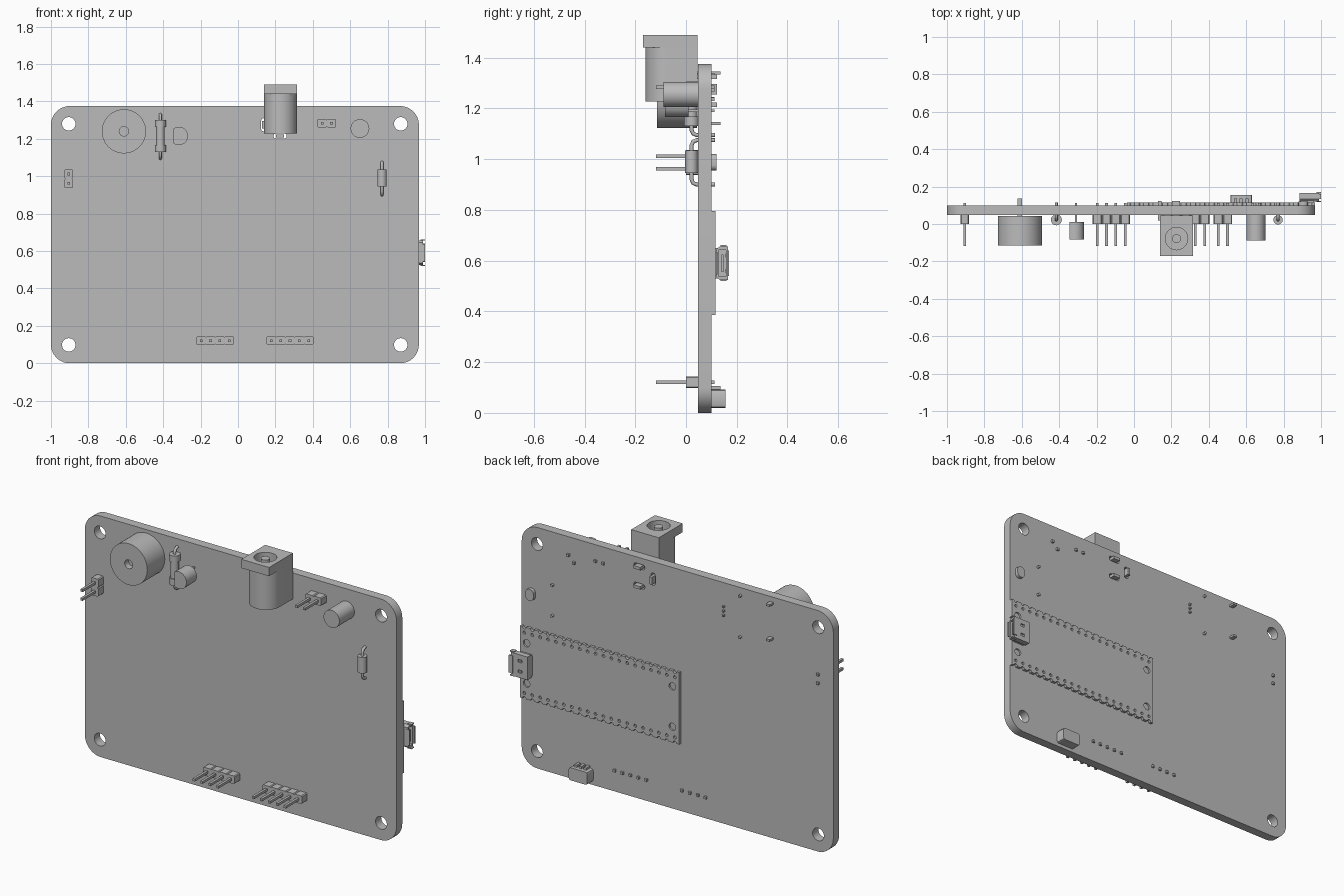
import bpy, bmesh, math

cube = bpy.data.objects.get("Cube")
if cube:
    bpy.data.objects.remove(cube)

GREY = bpy.data.materials.new("light grey")
GREY.use_nodes = True
GREY.diffuse_color = (0.5, 0.5, 0.5, 1)
GREY.node_tree.nodes["Principled BSDF"].inputs["Base Color"].default_value = GREY.diffuse_color
FRONT, BACK = 0.048, 0.1          # faces of the circuit board


class Part:
    """Collects simple solids into one object."""
    def __init__(self, name):
        self.name, self.bm = name, bmesh.new()

    def prism(self, profile, a, b, axis="y"):
        # extrude a 2D profile from a to b along the axis
        place = {"x": lambda p, t: (t, p[0], p[1]),
                 "y": lambda p, t: (p[0], t, p[1]),
                 "z": lambda p, t: (p[0], p[1], t)}[axis]
        rings = [[self.bm.verts.new(place(p, t)) for p in profile] for t in (a, b)]
        n = len(profile)
        self.bm.faces.new(rings[0])
        self.bm.faces.new(rings[1])
        for i in range(n):
            j = (i + 1) % n
            self.bm.faces.new((rings[0][i], rings[0][j], rings[1][j], rings[1][i]))
        return self

    def box(self, x0, x1, y0, y1, z0, z1):
        return self.prism([(x0, z0), (x1, z0), (x1, z1), (x0, z1)], y0, y1)

    def cyl(self, u, v, r, a, b, axis="y", n=32):
        return self.prism(arc(u, v, r, 0, 360 - 360 / n, n), a, b, axis)

    def pin(self, x, z, y0, y1, w=0.007, h=0.007):
        return self.box(x - w, x + w, y0, y1, z - h, z + h)

    def done(self, cutter=None):
        # make the object, apply an optional cutter, then shade
        bmesh.ops.recalc_face_normals(self.bm, faces=self.bm.faces)
        mesh = bpy.data.meshes.new(self.name)
        self.bm.to_mesh(mesh)
        self.bm.free()
        ob = bpy.data.objects.new(self.name, mesh)
        bpy.context.collection.objects.link(ob)
        mesh.materials.append(GREY)
        tool = cutter.done() if cutter else None
        bpy.ops.object.select_all(action="DESELECT")
        ob.select_set(True)
        bpy.context.view_layer.objects.active = ob
        if tool:
            mod = ob.modifiers.new("cut", "BOOLEAN")
            mod.object, mod.operation, mod.solver = tool, "DIFFERENCE", "EXACT"
            bpy.ops.object.modifier_apply(modifier=mod.name)
            bpy.data.objects.remove(tool)
        bpy.ops.object.shade_smooth_by_angle(angle=math.radians(38))
        return ob


def arc(u, v, r, start, end, n):
    angles = [math.radians(start + (end - start) * i / (n - 1)) for i in range(n)]
    return [(u + r * math.cos(t), v + r * math.sin(t)) for t in angles]


def rounded(x0, x1, z0, z1, r, n=8):
    corners = ((x1 - r, z1 - r), (x0 + r, z1 - r), (x0 + r, z0 + r), (x1 - r, z0 + r))
    return [p for i, c in enumerate(corners) for p in arc(*c, r, 90 * i, 90 * i + 90, n)]


def wire(name, points, r=0.008):
    curve = bpy.data.curves.new(name, "CURVE")
    curve.dimensions = "3D"
    curve.bevel_depth, curve.bevel_resolution, curve.use_fill_caps = r, 2, True
    s = curve.splines.new("POLY")
    s.points.add(len(points) - 1)
    for p, co in zip(s.points, points):
        p.co = (*co, 1)
    curve.materials.append(GREY)
    bpy.context.collection.objects.link(bpy.data.objects.new(name, curve))


# Circuit board with mounting holes and power jack slots
holes = Part("board_hole_cutter")
for x in (-0.905, 0.87):
    for z in (0.098, 1.28):
        holes.cyl(x, z, 0.036, 0, 0.2)
slots = ((0.225, 1.325, 0.035, 0.014), (0.225, 1.215, 0.035, 0.014), (0.138, 1.275, 0.014, 0.035))
for x, z, w, h in slots:
    holes.prism(rounded(x - w, x + w, z - h, z + h, 0.012, 4), 0, 0.2)
Part("circuit_board").prism(rounded(-1, 0.967, 0, 1.375, 0.1, 12), FRONT, BACK).done(holes)

# Round buzzer with a centre hole
hole = Part("buzzer_hole_cutter").cyl(-0.61, 1.24, 0.025, -0.2, -0.08)
Part("buzzer").cyl(-0.61, 1.24, 0.118, -0.115, 0.043, n=48).done(hole)
legs = Part("buzzer_pins")
for z in (1.14, 1.34):
    legs.pin(-0.61, z, 0.03, 0.135, 0.012, 0.006)
legs.done()


# Axial parts: body lying along z with thicker ends and bent leads
def axial(name, x, z0, z1, lead0, lead1, r, waist):
    y, d = 0.022, 0.02
    length = z1 - z0
    p = Part(name).cyl(x, y, waist, z0 + length * 0.2, z1 - length * 0.2, "z", 24)
    for a, b in ((z0, z0 + length * 0.22), (z1 - length * 0.22, z1)):
        p.cyl(x, y, r, a, b, "z", 24)
    p.done()
    for start, end, side in ((z0, lead0, -1), (z1, lead1, 1)):
        wire(name + "_lead", [(x, y, start), (x, y, end - side * d), (x, y + d * 0.3, end - side * d * 0.3),
                              (x, y + d, end), (x, 0.115, end)])


axial("resistor", -0.415, 1.13, 1.30, 1.095, 1.33, 0.029, 0.023)
axial("diode", 0.77, 0.945, 1.035, 0.9, 1.075, 0.025, 0.025)

# Three-legged transistor with a flat side
Part("transistor").prism(arc(-0.316, 1.215, 0.049, -125, 125, 20), -0.083, 0.01).done()
legs = Part("transistor_legs")
for dz in (-0.025, 0, 0.025):
    legs.pin(-0.31, 1.215 + dz, 0, 0.113, 0.005, 0.005)
legs.done()

# Upright capacitor
Part("capacitor").cyl(0.652, 1.255, 0.05, -0.088, 0.048).done()
legs = Part("capacitor_legs")
for d in (-0.018, 0.018):
    legs.pin(0.652 + d, 1.255 + d, 0.04, 0.113)
legs.done()

# Power jack: square flange, round-fronted body, bore and centre contact
cx, cy, half = 0.2275, -0.078, 0.0875
body = [(cx + half, 0.045), (cx - half, 0.045)] + arc(cx, cy + 0.006, half, 180, 360, 24)


def bore():
    return Part("jack_bore_cutter").cyl(cx, cy, 0.06, 1.28, 1.6, "z")


Part("power_jack_body").prism(body, 1.228, 1.44, "z").done(bore())
Part("power_jack_flange").box(cx - half, cx + half, -0.17, 0.045, 1.44, 1.49).done(bore())
Part("power_jack_contact").cyl(cx, cy, 0.024, 1.27, 1.485, "z", 16).done()
tabs = Part("power_jack_tabs")
for x, z, w, h in slots:
    tabs.pin(x, z, 0.02, 0.122, w * 0.6, h * 0.6)
tabs.done()


# Pin headers: notched plastic strip with square pins
def header(name, x, z, count, upright=False):
    strip, pins = Part(name + "_strip"), Part(name + "_pins")
    c, w, h = 0.005, 0.025, 0.023
    outline = [(w, h - c), (w - c, h), (c - w, h), (-w, h - c),
               (-w, c - h), (c - w, -h), (w - c, -h), (w, c - h)]
    if upright:
        outline = [(b, a) for a, b in outline]
    for i in range(count):
        t = (i - (count - 1) / 2) * 0.05
        px, pz = (x, z + t) if upright else (x + t, z)
        strip.prism([(px + a, pz + b) for a, b in outline], 0, FRONT)
        pins.pin(px, pz, -0.118, 0.112)
    strip.done()
    pins.done()


header("left_bottom_header", 0.278, 0.121, 5)
header("right_bottom_header", -0.122, 0.121, 4)
header("top_header", 0.475, 1.283, 2)
header("side_header", -0.905, 0.987, 2, True)

# Controller module with scalloped edges, pin holes and corner holes
scallops = Part("module_cutter")
for i in range(20):
    x = -0.01 + i * 0.05
    for edge, inner in ((0.385, 0.418), (0.795, 0.762)):
        scallops.cyl(x, edge, 0.012, 0.06, 0.14, n=12)
        scallops.cyl(x, inner, 0.009, 0.106, 0.14, n=10)
for x in (0.005, 0.925):
    for z in (0.475, 0.705):
        scallops.cyl(x, z, 0.021, 0.106, 0.14, n=16)
Part("controller_module").box(-0.037, 0.967, BACK, 0.116, 0.385, 0.795).done(scallops)

# USB socket: chamfered shell, flared lips and hollow mouth
shell = [(0.12, 0.535), (0.133, 0.524), (0.165, 0.524), (0.165, 0.656), (0.133, 0.656), (0.12, 0.645)]
mouth = Part("usb_cutter").box(0.93, 1.1, 0.128, 0.158, 0.537, 0.643)
for z in (0.56, 0.62):
    mouth.box(0.92, 0.945, 0.155, 0.2, z - 0.008, z + 0.008)
Part("usb_socket").prism(shell, 0.885, 0.99, "x").done(mouth)
Part("usb_tongue").box(0.92, 0.985, 0.14, 0.147, 0.555, 0.625).done()
lips = Part("usb_lips")
lips.box(0.975, 1, 0.163, 0.17, 0.54, 0.64).box(0.975, 1, 0.118, 0.124, 0.545, 0.635)
for z in (0.519, 0.655):
    lips.box(0.975, 1, 0.135, 0.16, z, z + 0.006)
lips.done()
Part("usb_feet").box(0.89, 0.96, 0.112, 0.125, 0.53, 0.65).done()

# Battery connector and small oval sensor on the back
Part("battery_connector").prism(rounded(0.515, 0.632, 0.02, 0.092, 0.012, 3), BACK, 0.155).done()
tabs = Part("battery_connector_contacts")
for dx in (-0.03, 0, 0.03):
    tabs.box(0.565 + dx, 0.581 + dx, BACK, 0.135, 0.085, 0.105)
tabs.done()
Part("oval_sensor").prism(rounded(0.88, 0.93, 0.955, 1.02, 0.022), BACK, 0.12).done()
